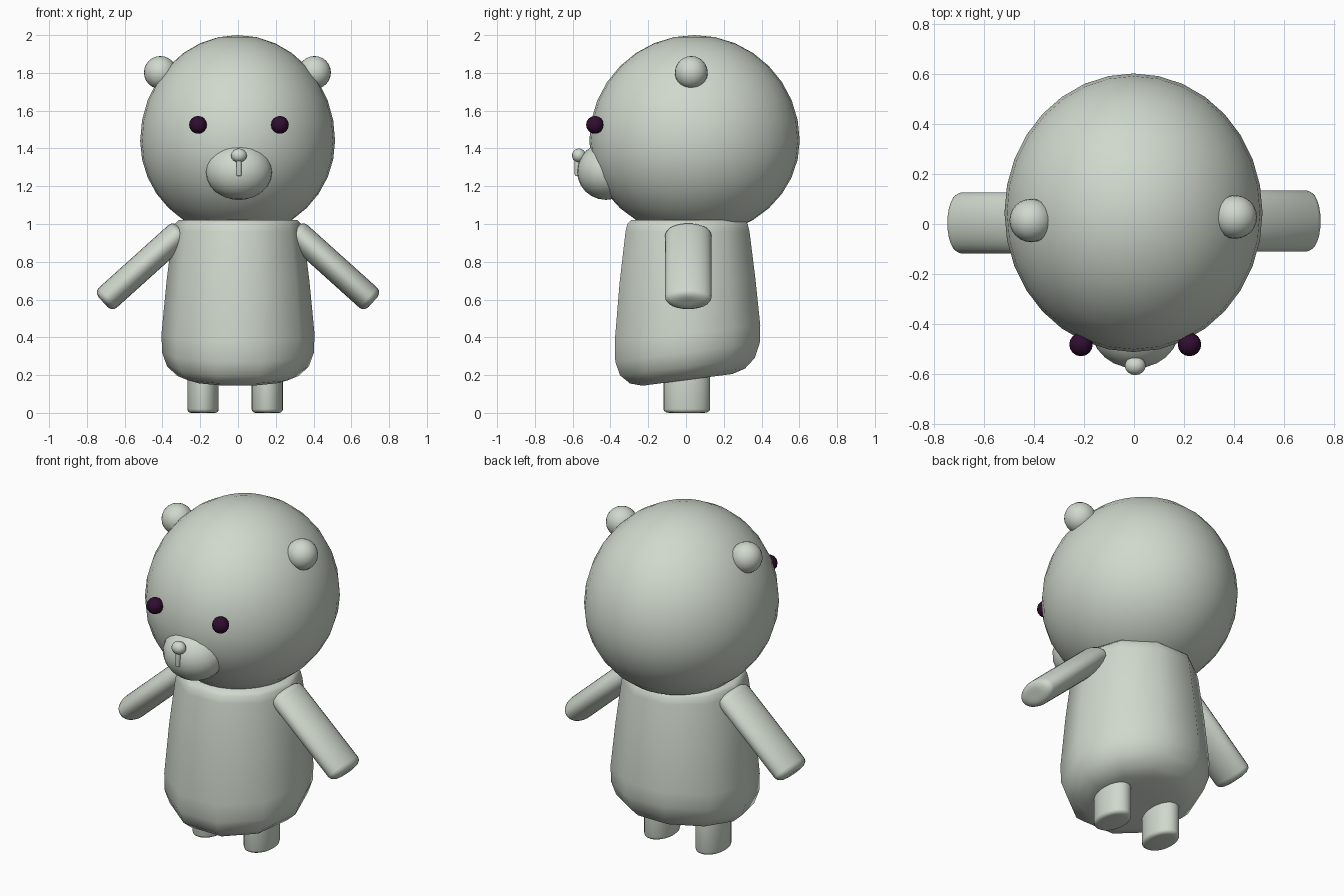
import bpy
import bmesh
from math import pi, cos, sin
from mathutils import Matrix, Vector

cube = bpy.data.objects.get("Cube")
if cube:
    bpy.data.objects.remove(cube, do_unlink=True)


def material(name, colour):
    m = bpy.data.materials.new(name)
    m.use_nodes = True
    m.diffuse_color = (*colour, 1)
    shader = next(n for n in m.node_tree.nodes if n.type == 'BSDF_PRINCIPLED')
    shader.inputs["Base Color"].default_value = (*colour, 1)
    return m


FUR = material("pale sage", (0.63, 0.69, 0.61))
DARK = material("dark plum", (0.03, 0.004, 0.03))


def finish(name, bm, mat):
    bmesh.ops.recalc_face_normals(bm, faces=bm.faces)
    for f in bm.faces:
        f.smooth = True
    mesh = bpy.data.meshes.new(name)
    bm.to_mesh(mesh)
    bm.free()
    mesh.materials.append(mat)
    ob = bpy.data.objects.new(name, mesh)
    bpy.context.collection.objects.link(ob)
    return ob


def ball(name, centre, radii, mat=FUR, segments=24, tilt=0, lower=1):
    """Ellipsoid; lower squashes the half under its equator."""
    bm = bmesh.new()
    bmesh.ops.create_uvsphere(bm, u_segments=segments, v_segments=segments // 2, radius=1)
    for v in bm.verts:
        if v.co.z < 0:
            v.co.z *= lower
    place = Matrix.Translation(centre) @ Matrix.Rotation(tilt, 4, 'X') @ Matrix.Diagonal((*radii, 1))
    bm.transform(place)
    return finish(name, bm, mat)


def lathe(name, rings, sides, place, depth=1, shear=None):
    """Stack of (height, radius) rings, closed at both ends."""
    bm = bmesh.new()
    loops = []
    for z, r in rings:
        loop = []
        for i in range(sides):
            a = 2 * pi * i / sides
            y = r * sin(a) * depth
            loop.append(bm.verts.new((r * cos(a), y, z + (shear(z) * y if shear else 0))))
        loops.append(loop)
    for low, high in zip(loops, loops[1:]):
        for i in range(sides):
            j = (i + 1) % sides
            bm.faces.new((low[i], low[j], high[j], high[i]))
    bm.faces.new(loops[0])
    bm.faces.new(loops[-1])
    bm.transform(place)
    return finish(name, bm, FUR)


def rounded(length, r, soft):
    """Ring profile of a rod with softened ends."""
    end = [(0, r - soft), (soft * 0.15, r - soft * 0.5), (soft * 0.5, r - soft * 0.13), (soft, r)]
    return [(0, r * 0.25)] + end + [(length - z, q) for z, q in reversed(end)] + [(length, r * 0.25)]


# Ten-sided torso whose underside rises toward the back
torso = [(0.175, 0.1), (0.175, 0.25), (0.195, 0.32), (0.245, 0.375), (0.32, 0.402), (0.42, 0.405),
         (0.7, 0.378), (0.96, 0.345), (1.0, 0.335), (1.02, 0.315), (1.02, 0.1)]
lathe("torso", torso, 10, Matrix.Translation((0, 0.008, 0)),
      shear=lambda z: 0.13 * max(0, min(1, (0.8 - z) / 0.45)))

# Head and muzzle
ball("head", (-0.002, 0.045, 1.44), (0.516, 0.557, 0.56), segments=32, lower=0.9)
ball("muzzle", (0.005, -0.42, 1.28), (0.178, 0.157, 0.152), tilt=0.25)
ball("nose", (0.005, -0.567, 1.363), (0.042, 0.037, 0.037), segments=16)
lathe("mouth_line", rounded(0.11, 0.014, 0.008), 12, Matrix.Translation((0.005, -0.575, 1.253)))

# Paired parts
for side, name in ((1, "left"), (-1, "right")):
    ball(name + "_eye", (0.005 + side * 0.217, -0.482, 1.525), (0.047,) * 3, DARK, 16)
    ball(name + "_ear", (-0.003 + side * 0.408, 0.021 + side * 0.007, 1.802), (0.087,) * 3)

    shoulder = Vector((side * 0.295, 0.008 + side * 0.004, 0.965))
    hand = Vector((side * 0.715, shoulder.y, 0.587))
    along = hand - shoulder
    across = Vector((0, 1, 0))
    axis = along.normalized()
    frame = Matrix((across.cross(axis), across, axis)).transposed().to_4x4()
    lathe(name + "_arm", rounded(along.length, 0.071, 0.035), 24,
          Matrix.Translation(shoulder) @ frame, depth=1.73)

    lathe(name + "_leg", rounded(0.32, 0.083, 0.02), 24,
          Matrix.Translation((-0.015 + side * 0.17, 0.004, 0)), depth=1.49)
